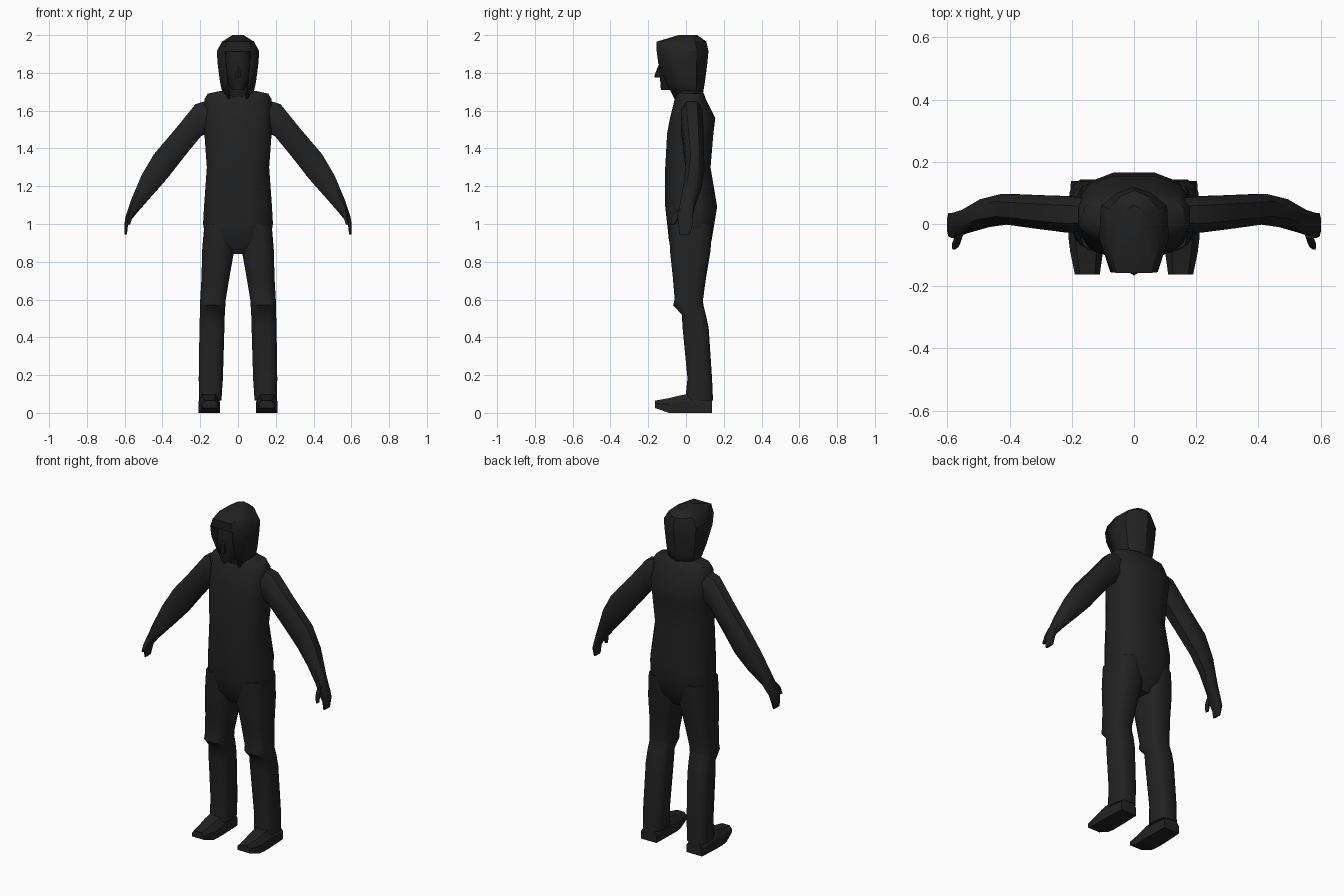
import bpy
import bmesh
import math
from mathutils import Vector

default_cube = bpy.data.objects.get("Cube")
if default_cube:
    bpy.data.objects.remove(default_cube, do_unlink=True)


def make_material(name, value):
    material = bpy.data.materials.new(name)
    material.use_nodes = True
    colour = (value, value, value, 1)
    material.diffuse_color = colour
    shader = material.node_tree.nodes["Principled BSDF"]
    shader.inputs["Base Color"].default_value = colour
    return material


cloth = make_material("black cloth", 0.016)
shadow_skin = make_material("dark face", 0.012)


def oval(centre, u, v, sides, squareness):
    """Ring around a centre; a lower squareness exponent is boxier."""
    points = []
    for i in range(sides):
        angle = math.tau * (i + 0.5) / sides
        c, s = math.cos(angle), math.sin(angle)
        a = math.copysign(abs(c) ** squareness, c)
        b = math.copysign(abs(s) ** squareness, s)
        points.append(centre + u * a + v * b)
    return points


def loft(name, rings, material, skip=None, smooth=45, cap_start=True):
    """Skin a row of rings; skip(row, column) leaves a face open."""
    bm = bmesh.new()
    rows = [[bm.verts.new(p) for p in ring] for ring in rings]
    count = len(rows[0])
    for r in range(len(rows) - 1):
        for i in range(count):
            if skip and skip(r, i):
                continue
            j = (i + 1) % count
            bm.faces.new((rows[r][i], rows[r][j], rows[r + 1][j], rows[r + 1][i]))
    if cap_start:
        bm.faces.new(rows[0][::-1])
    bm.faces.new(rows[-1])
    bmesh.ops.recalc_face_normals(bm, faces=bm.faces)
    mesh = bpy.data.meshes.new(name)
    bm.to_mesh(mesh)
    bm.free()
    mesh.materials.append(material)
    mesh.shade_smooth()
    mesh.set_sharp_from_angle(angle=math.radians(smooth))
    obj = bpy.data.objects.new(name, mesh)
    bpy.context.collection.objects.link(obj)
    return obj


def level_rings(rows, side=1, sides=12, squareness=0.75):
    """Horizontal rings from rows of z, x range and y range."""
    rings = []
    for z, x0, x1, y0, y1 in rows:
        centre = Vector((side * (x0 + x1) / 2, (y0 + y1) / 2, z))
        u = Vector(((x1 - x0) / 2, 0, 0))
        v = Vector((0, (y1 - y0) / 2, 0))
        # Widen slightly so the flats of the ring reach the outline
        reach = math.cos(math.pi / sides) ** -squareness
        rings.append(oval(centre, u * reach, v * reach, sides, squareness))
    return rings


def centred(rows):
    return [(z, -w, w, front, back) for z, w, front, back in rows]


# Torso, from crotch to neckline
torso = centred([
    (0.84, 0.07, -0.05, 0.09),
    (0.91, 0.17, -0.09, 0.135),
    (1.0, 0.185, -0.10, 0.15),
    (1.09, 0.18, -0.11, 0.165),
    (1.3, 0.165, -0.11, 0.13),
    (1.48, 0.178, -0.10, 0.145),
    (1.56, 0.18, -0.085, 0.155),
    (1.66, 0.178, -0.06, 0.105),
    (1.69, 0.16, -0.045, 0.095),
    (1.705, 0.09, -0.035, 0.085),
])
loft("torso", level_rings(torso), cloth)

# Neck and face inside the hood
neck = centred([(1.64, 0.06, -0.05, 0.06), (1.78, 0.055, -0.07, 0.05)])
loft("neck", level_rings(neck), shadow_skin)
face = centred([
    (1.71, 0.032, -0.133, -0.05),
    (1.74, 0.05, -0.135, 0.02),
    (1.8, 0.068, -0.14, 0.05),
    (1.86, 0.073, -0.14, 0.06),
    (1.93, 0.06, -0.12, 0.05),
])
loft("face", level_rings(face), shadow_skin)
nose = centred([
    (1.775, 0.014, -0.163, -0.12),
    (1.79, 0.016, -0.163, -0.12),
    (1.84, 0.008, -0.145, -0.12),
])
loft("nose", level_rings(nose, sides=6), shadow_skin)


# Hood, open in front of the face
def hood_ring(z, w, front, back):
    depth = back - front
    half = [(0.68 * w, front), (w, front + 0.4 * depth),
            (0.95 * w, front + 0.78 * depth), (0.5 * w, back - 0.07 * depth)]
    right = [(-x, y) for x, y in reversed(half)]
    return [Vector((x, y, z)) for x, y in half + [(0, back)] + right]


hood_rows = [
    (1.66, 0.075, -0.06, 0.085),
    (1.75, 0.095, -0.105, 0.10),
    (1.85, 0.108, -0.147, 0.113),
    (1.915, 0.112, -0.155, 0.119),
    (1.965, 0.085, -0.157, 0.108),
    (2.0, 0.03, -0.04, 0.06),
]
hood = loft("hood", [hood_ring(*row) for row in hood_rows], cloth,
            skip=lambda r, i: r < 3 and i == 8, smooth=30, cap_start=False)
shell = hood.modifiers.new("cloth thickness", "SOLIDIFY")
shell.thickness = 0.012
shell.offset = -1

# Limbs: each row gives outer x, z, inner x, z and the y range
arm_rows = [
    (0.16, 1.655, 0.16, 1.48, -0.025, 0.085),
    (0.225, 1.635, 0.195, 1.465, -0.028, 0.09),
    (0.33, 1.505, 0.285, 1.355, -0.015, 0.093),
    (0.445, 1.37, 0.375, 1.24, 0, 0.097),
    (0.51, 1.26, 0.45, 1.155, -0.01, 0.08),
    (0.565, 1.13, 0.525, 1.07, -0.03, 0.045),
    (0.595, 1.04, 0.567, 1.02, -0.045, 0.035),
    (0.602, 1.0, 0.583, 0.99, -0.04, 0.035),
    (0.6, 0.945, 0.588, 0.945, -0.035, 0.02),
]
thumb_rows = [
    (0.575, 1.08, 0.55, 1.06, -0.045, -0.01),
    (0.58, 1.04, 0.56, 1.03, -0.075, -0.04),
    (0.586, 1.0, 0.572, 0.995, -0.082, -0.06),
]
thigh_rows = [
    (1.0, 0.02, 0.178, -0.09, 0.14),
    (0.86, 0.02, 0.19, -0.085, 0.13),
    (0.72, 0.045, 0.193, -0.07, 0.107),
    (0.6, 0.065, 0.2, -0.06, 0.09),
    (0.57, 0.067, 0.2, -0.068, 0.092),
    (0.52, 0.07, 0.202, -0.022, 0.105),
    (0.45, 0.072, 0.204, -0.018, 0.12),
    (0.18, 0.08, 0.208, 0.008, 0.138),
    (0.065, 0.088, 0.206, -0.005, 0.143),
]


def arm_rings(rows, side):
    rings = []
    for ox, oz, ix, iz, y0, y1 in rows:
        outer = Vector((side * ox, 0, oz))
        inner = Vector((side * ix, 0, iz))
        lift = Vector((0, (y0 + y1) / 2, 0))
        width = Vector((0, (y1 - y0) / 2, 0))
        rings.append(oval((outer + inner) / 2 + lift, (outer - inner) / 2 * 1.06,
                          width * 1.06, 8, 0.8))
    return rings


# Shoe: sections along y with x range, sole and top height
shoe_rows = [
    (-0.163, 0.11, 0.19, 0.025, 0.065),
    (-0.09, 0.1, 0.205, 0, 0.078),
    (-0.05, 0.096, 0.21, 0, 0.088),
    (0.01, 0.096, 0.21, 0, 0.1),
    (0.138, 0.1, 0.203, 0, 0.075),
]


def shoe_ring(side, y, x0, x1, low, high):
    inset = 0.2 * (x1 - x0)
    middle = low + 0.6 * (high - low)
    outline = [(x0, low), (x1, low), (x1, middle), (x1 - inset, high),
               (x0 + inset, high), (x0, middle)]
    return [Vector((side * x, y, z)) for x, z in outline]


for label, side in (("left", 1), ("right", -1)):
    loft(label + "_arm", arm_rings(arm_rows, side), cloth)
    loft(label + "_thumb", arm_rings(thumb_rows, side), cloth)
    loft(label + "_leg", level_rings(thigh_rows, side, squareness=0.65), cloth)
    loft(label + "_shoe", [shoe_ring(side, *row) for row in shoe_rows], cloth, smooth=30)
